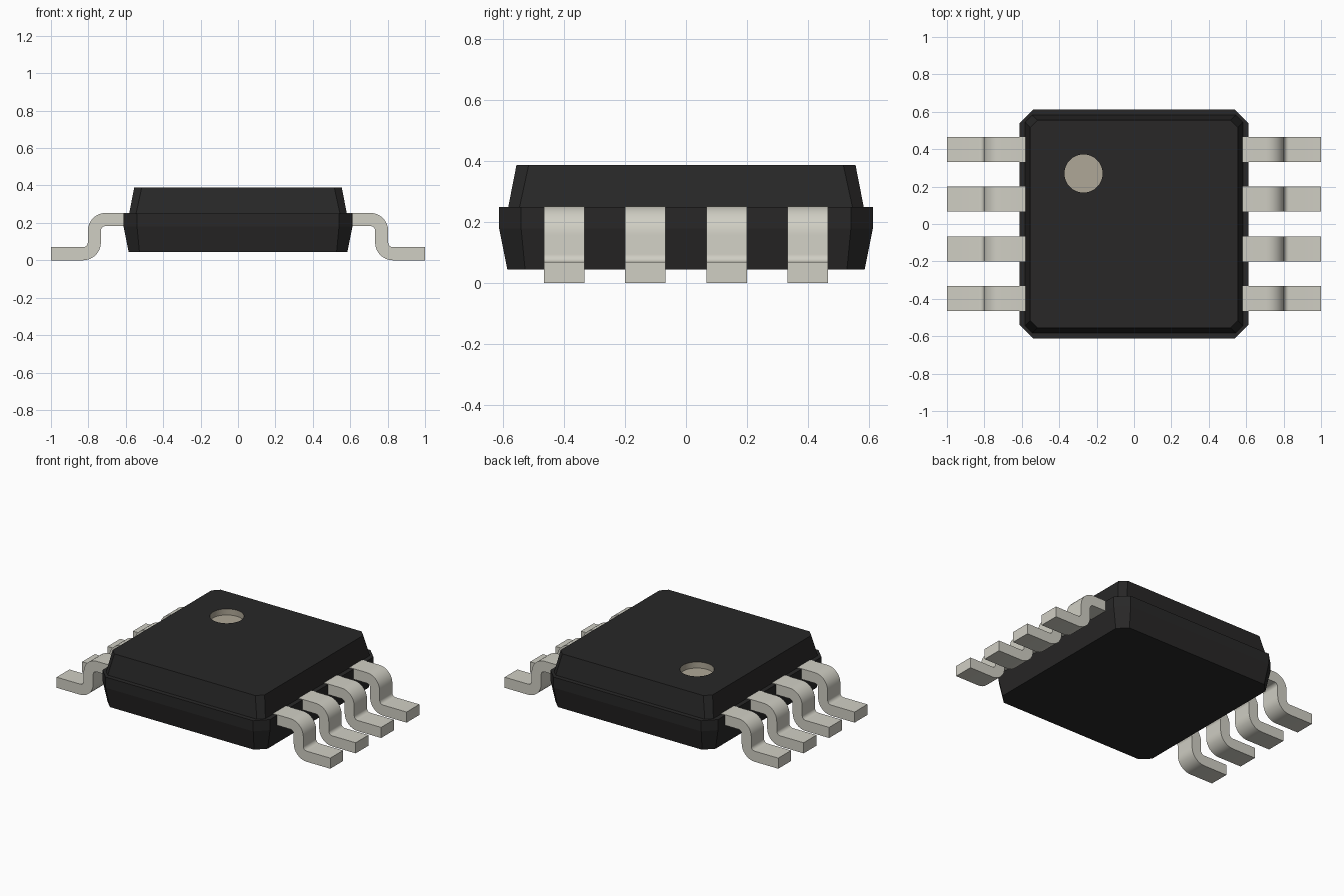
import bpy, bmesh, math

cube = bpy.data.objects.get("Cube")
if cube:
    bpy.data.objects.remove(cube, do_unlink=True)


def material(name, rgb):
    m = bpy.data.materials.new(name)
    m.use_nodes = True
    m.diffuse_color = (*rgb, 1)
    bsdf = next(n for n in m.node_tree.nodes if n.type == 'BSDF_PRINCIPLED')
    bsdf.inputs["Base Color"].default_value = (*rgb, 1)
    bsdf.inputs["Roughness"].default_value = 0.6
    return m


BLACK = material("black plastic", (0.021, 0.0205, 0.0205))
METAL = material("pale metal", (0.63, 0.62, 0.55))
TAN = material("tan marker", (0.43, 0.39, 0.31))


def add_object(name, bm, *mats):
    bmesh.ops.recalc_face_normals(bm, faces=bm.faces)
    mesh = bpy.data.meshes.new(name)
    bm.to_mesh(mesh)
    bm.free()
    ob = bpy.data.objects.new(name, mesh)
    bpy.context.collection.objects.link(ob)
    for m in mats:
        mesh.materials.append(m)
    return ob


def activate(ob):
    bpy.ops.object.select_all(action='DESELECT')
    ob.select_set(True)
    bpy.context.view_layer.objects.active = ob


def smooth(ob, degrees):
    activate(ob)
    bpy.ops.object.shade_smooth_by_angle(angle=math.radians(degrees))


# Body: square rings with cut corners (height, half width, half flat edge)
TOP = 0.388
RINGS = [(0.045, 0.585, 0.527), (0.18, 0.612, 0.54), (0.25, 0.612, 0.54),
         (0.25, 0.582, 0.545), (TOP, 0.555, 0.515)]
bm = bmesh.new()
loops = []
for z, a, b in RINGS:
    outline = [(a, -b), (a, b), (b, a), (-b, a), (-a, b), (-a, -b), (-b, -a), (b, -a)]
    loops.append([bm.verts.new((x, y, z)) for x, y in outline])
for low, high in zip(loops, loops[1:]):
    for i in range(8):
        j = (i + 1) % 8
        bm.faces.new((low[i], low[j], high[j], high[i]))
bm.faces.new(loops[0][::-1])
bm.faces.new(loops[-1])
body = add_object("body", bm, BLACK, TAN)

# Round pin marker sunk into the top
MX, MY, MR, DEPTH = -0.27, 0.27, 0.102, 0.04
bpy.ops.mesh.primitive_cylinder_add(vertices=64, radius=MR, depth=2 * DEPTH,
                                    location=(MX, MY, TOP))
cutter = bpy.context.object
cutter.name = "marker_cutter"
cutter.hide_render = True
cut = body.modifiers.new("marker", 'BOOLEAN')
cut.operation = 'DIFFERENCE'
cut.solver = 'EXACT'
cut.object = cutter
activate(body)
bpy.ops.object.modifier_apply(modifier=cut.name)
bpy.data.objects.remove(cutter, do_unlink=True)

# Marker walls and floor take the tan colour
for f in body.data.polygons:
    c = f.center
    in_marker = math.hypot(c.x - MX, c.y - MY) < MR + 0.002 and 0.3 < c.z < TOP - 0.005
    f.material_index = 1 if in_marker else 0
smooth(body, 8)


# Leads: bent strips with an S-shaped side profile
def arc(cx, cz, r, start, end, n=8):
    return [(cx + r * math.cos(math.radians(start + (end - start) * i / n)),
             cz + r * math.sin(math.radians(start + (end - start) * i / n)))
            for i in range(n + 1)]


T, R_IN, HEIGHT = 0.07, 0.025, 0.253
R_OUT = R_IN + T
X_OUT = 0.803                       # outer face of the upright
KNEE = (X_OUT - R_OUT, HEIGHT - R_OUT)
HEEL = (X_OUT + R_IN, R_OUT)
PROFILE = ([(0.56, HEIGHT)] + arc(*KNEE, R_OUT, 90, 0)
           + arc(*HEEL, R_IN, 180, 270) + [(1.0, T), (1.0, 0.0)]
           + arc(*HEEL, R_OUT, 270, 180) + arc(*KNEE, R_IN, 0, 90)
           + [(0.56, HEIGHT - T)])
WIDTH, PITCH = 0.133, 0.2657


def lead(name, side, y):
    bm = bmesh.new()
    face = bm.faces.new([bm.verts.new((side * x, y - WIDTH / 2, z)) for x, z in PROFILE])
    out = bmesh.ops.extrude_face_region(bm, geom=[face])
    verts = [v for v in out["geom"] if isinstance(v, bmesh.types.BMVert)]
    bmesh.ops.translate(bm, verts=verts, vec=(0, WIDTH, 0))
    smooth(add_object(name, bm, METAL), 30)


for side, label in ((1, "left"), (-1, "right")):
    for i in range(4):
        lead(f"lead_{label}_{i + 1}", side, (i - 1.5) * PITCH)
